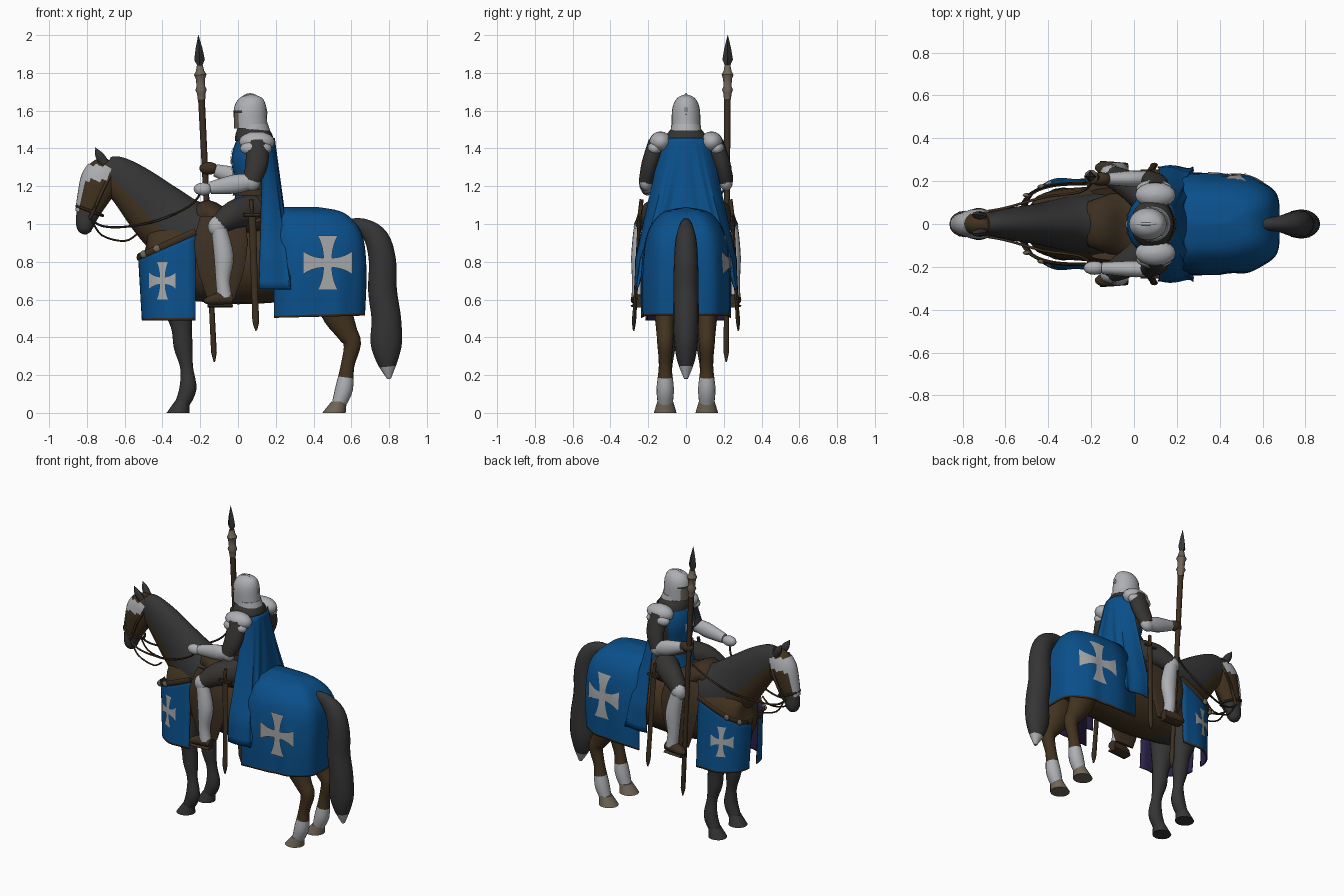
import bpy, bmesh, math
from mathutils import Vector as V
from mathutils.bvhtree import BVHTree

if "Cube" in bpy.data.objects:
    bpy.data.objects.remove(bpy.data.objects["Cube"])

COL = {"dark_hair": (.035, .035, .035), "brown_coat": (.055, .033, .014), "blue_cloth": (.003, .08, .26),
       "steel": (.42, .43, .45), "cross_grey": (.37, .38, .39), "leather": (.046, .029, .015),
       "purple_lining": (.025, .016, .07), "bronze": (.16, .13, .095), "dark_mail": (.036, .034, .031)}
M = {}
for k, c in COL.items():
    M[k] = bpy.data.materials.new(k)
    M[k].diffuse_color = (*c, 1)

def finish(name, verts, faces, rule, slots=None, ref=None):
    """mesh object; rule is a colour or a function(centre, normal) -> colour or None (drop face)"""
    bm = bmesh.new()
    vs = [bm.verts.new(v) for v in verts]
    for f in faces:
        bm.faces.new([vs[i] for i in f])
    bmesh.ops.remove_doubles(bm, verts=bm.verts[:], dist=1e-5)
    bmesh.ops.recalc_face_normals(bm, faces=bm.faces[:])
    if ref is not None and sum((f.calc_center_median() - V(ref)).dot(f.normal) * f.calc_area() for f in bm.faces) < 0:
        bmesh.ops.reverse_faces(bm, faces=bm.faces[:])
    slots, drop = list(slots or []), []
    for f in bm.faces:
        m = rule if isinstance(rule, str) else rule(f.calc_center_median(), f.normal)
        if m is None:
            drop.append(f)
            continue
        if m not in slots:
            slots.append(m)
        f.material_index = slots.index(m)
    bmesh.ops.delete(bm, geom=drop, context='FACES')
    me = bpy.data.meshes.new(name)
    bm.to_mesh(me)
    bm.free()
    for s in slots:
        me.materials.append(M[s])
    me.shade_smooth()
    me.set_sharp_from_angle(angle=math.radians(45))
    ob = bpy.data.objects.new(name, me)
    bpy.context.collection.objects.link(ob)
    return ob

def spline(p, k):
    """Catmull-Rom through tuples"""
    if k == 1:
        return p
    out, n = [], len(p)
    for i in range(n - 1):
        a, b, c, d = p[max(i - 1, 0)], p[i], p[i + 1], p[min(i + 2, n - 1)]
        for j in range(k):
            t = j / k
            out.append(tuple(.5 * (2 * B + (C - A) * t + (2 * A - 5 * B + 4 * C - D) * t * t + (3 * B - A - 3 * C + D) * t ** 3)
                             for A, B, C, D in zip(a, b, c, d)))
    return out + [p[-1]]

def tube(name, pts, rule, n=16, k=4, axis=None):
    """loft of ellipses: points are x, y, z, radius in the side plane, radius across"""
    p = spline(pts, k)
    verts, faces = [], []
    for i, q in enumerate(p):
        t = V(axis) if axis else V(p[min(i + 1, len(p) - 1)][:3]) - V(p[max(i - 1, 0)][:3])
        t.normalize()
        y = V((0, 1, 0)) if abs(t.y) < .95 else V((1, 0, 0))
        s = (y - t * y.dot(t)).normalized()
        m = t.cross(s)
        for j in range(n):
            a = math.tau * j / n
            verts.append(V(q[:3]) + m * max(q[3], .001) * math.cos(a) + s * max(q[4], .001) * math.sin(a))
    for i in range(len(p) - 1):
        faces += [(i * n + j, i * n + (j + 1) % n, i * n + n + (j + 1) % n, i * n + n + j) for j in range(n)]
    faces += [tuple(range(n)), tuple(range(len(verts) - n, len(verts)))]
    return finish(name, verts, faces, rule)

def rod(name, pts, r, rule, n=8, k=4):
    return tube(name, [(*p, r, r) for p in pts], rule, n, k)

def ball(name, c, r, rule):
    a = [math.pi * i / 8 for i in range(9)]
    return tube(name, [(c[0], c[1], c[2] - r[2] * math.cos(t), r[0] * math.sin(t), r[1] * math.sin(t)) for t in a],
                rule, 16, 1, (0, 0, 1))

def grid(name, fn, us, vs, rule, ref, thick=.008):
    verts = [fn(u, v) for v in vs for u in us]
    w = len(us)
    faces = [(i * w + j, i * w + j + 1, i * w + w + j + 1, i * w + w + j) for i in range(len(vs) - 1) for j in range(w - 1)]
    ob = finish(name, verts, faces, rule, ["blue_cloth", "leather", "purple_lining"], ref)
    md = ob.modifiers.new("thickness", 'SOLIDIFY')
    md.thickness, md.offset, md.material_offset, md.material_offset_rim = thick, -1, 2, 1
    return ob

def cross(name, target, c, hw, hh, d):
    """flared cross plate laid on the target by casting rays along d"""
    d = V(d)
    bm = bmesh.new()
    bm.from_mesh(target.data)
    tree = BVHTree.FromBMesh(bm)
    bm.free()
    side = V((0, 1, 0)) if abs(d.x) > .5 else V((1, 0, 0))
    verts, faces = [], []
    for au, av in ((1, 0), (-1, 0), (0, 1), (0, -1)):
        b = len(verts)
        for i in range(7):
            r = i / 6
            wd = .17 + .25 * r ** 2.5
            for j in (-1, -.5, 0, .5, 1):
                u, v = (au * r + av * wd * j) * hw, (av * r + au * wd * j) * hh
                o = V(c) + side * u + V((0, 0, v))
                hit = tree.ray_cast(o - d, d)[0]
                verts.append((hit if hit else o) - d * .005)
        faces += [(b + i * 5 + j, b + i * 5 + j + 1, b + i * 5 + j + 6, b + i * 5 + j + 5) for i in range(6) for j in range(4)]
    finish(name, verts, faces, "cross_grey", None, V(c) + d * 5)

lin = lambda a, b, n: [a + (b - a) * i / n for i in range(n + 1)]

# ---- horse ----
tube("horse_body", [(.655, 0, .82, .06, .06), (.58, 0, .825, .185, .165), (.4, 0, .835, .232, .2), (.2, 0, .81, .225, .2),
     (0, 0, .79, .215, .195), (-.2, 0, .81, .22, .175), (-.36, 0, .82, .215, .16), (-.46, 0, .8, .15, .12), (-.51, 0, .8, .02, .02)],
     lambda c, n: "dark_hair" if c.x < -.2 and c.z < .72 else "brown_coat", 24)
tube("horse_neck", [(-.17, 0, .9, .2, .15), (-.3, 0, .96, .185, .13), (-.42, 0, 1.06, .165, .1), (-.55, 0, 1.185, .13, .08),
     (-.65, 0, 1.265, .1, .06), (-.7, 0, 1.29, .07, .045)],
     lambda c, n: "dark_hair" if n.x * .68 + n.z * .73 > -.25 else "brown_coat", 20)
HEAD = [(-.67, 0, 1.33, .04, .03), (-.695, 0, 1.29, .085, .055), (-.73, 0, 1.22, .1, .064), (-.768, 0, 1.13, .08, .056),
        (-.797, 0, 1.05, .06, .044), (-.808, 0, 1.0, .05, .044), (-.80, 0, .97, .04, .036), (-.79, 0, .952, .015, .015)]
tube("horse_head", HEAD, lambda c, n: "dark_hair" if c.z < 1.06 or n.x < -.75 else "brown_coat")
tube("face_armour", [(x, y, z, a + .007, b + .007) for x, y, z, a, b in HEAD],
     lambda c, n: "steel" if (1.07 < c.z < 1.32 and n.x < -.62) or (1.235 < c.z < 1.31 and n.x < .3) else None, 24)
for s in (1, -1):
    sd = "left" if s < 0 else "right"
    tube("ear_" + sd, [(-.705, s * .035, 1.32, .025, .018), (-.735, s * .042, 1.365, .022, .016), (-.755, s * .045, 1.405, 0, 0)], "dark_hair", 8)
    tube("front_leg_" + sd, [(-.34, s * .085, .8, .11, .08), (-.325, s * .095, .62, .095, .075), (-.3, s * .1, .46, .056, .05),
         (-.29, s * .1, .35, .05, .044), (-.272, s * .105, .24, .034, .032), (-.265, s * .11, .13, .045, .041), (-.295, s * .11, .05, .038, .038)], "dark_hair")
    tube("front_hoof_" + sd, [(-.295, s * .11, .065, .037, .038), (-.318, s * .11, 0, .06, .058)], "dark_hair", 16, 1, (0, 0, -1))
    tube("hind_leg_" + sd, [(.5, s * .11, .75, .13, .08), (.52, s * .11, .55, .09, .06), (.575, s * .11, .43, .058, .047),
         (.605, s * .11, .365, .046, .042), (.58, s * .11, .25, .036, .034), (.562, s * .11, .13, .047, .046), (.535, s * .11, .05, .038, .04)],
         lambda c, n: "steel" if c.z < .19 else "brown_coat")
    tube("hind_hoof_" + sd, [(.535, s * .11, .06, .04, .042), (.508, s * .11, 0, .062, .06)], "bronze", 16, 1, (0, 0, -1))
    # bridle and reins
    rod("cheek_strap_" + sd, [(-.68, s * .055, 1.25), (-.72, s * .066, 1.17), (-.755, s * .06, 1.09), (-.785, s * .05, 1.03)], .009, "leather")
    rod("rein_" + sd, [(-.785, s * .05, 1.03), (-.72, s * .055, .99), (-.6, s * .075, .985), (-.42, s * .125, 1.02), (-.25, s * .15, 1.1),
        (-.19, s * .2, 1.18)], .006, "leather")
    rod("slack_rein_" + sd, [(-.78, s * .05, 1.03), (-.72, s * .05, .94), (-.6, s * .06, .91), (-.53, s * .07, .95)], .005, "leather")
a, b = .074, .055
rod("noseband", [(-.785 - a * .94 * math.cos(t), b * math.sin(t), 1.07 + a * .35 * math.cos(t)) for t in lin(0, math.tau, 16)], .008, "leather", 6, 1)
tube("tail", [(.56, 0, 1.0, .025, .025), (.66, 0, .985, .045, .035), (.735, 0, .92, .065, .055), (.765, 0, .8, .072, .064),
     (.765, 0, .65, .076, .066), (.785, 0, .5, .078, .068), (.785, 0, .37, .083, .062), (.79, 0, .27, .055, .045), (.8, 0, .18, .01, .01)],
     lambda c, n: "steel" if c.z < .25 else "dark_hair")

# ---- horse cloths ----
LV = [(.515, .235, .672), (.527, .235, .673), (.7, .236, .68), (.85, .226, .675), (.95, .205, .655), (1.02, .168, .61), (1.068, .11, .54), (1.09, 0, .42)]
LV = LV[:1] + spline(LV[1:], 4)
def rear(u, v):
    z, w, xb = LV[v]
    c, s = max(math.cos(u), 0) ** .42, abs(math.sin(u)) ** .42 * (1 if u > 0 else -1)
    x = .19 + (xb - .19) * c
    w *= 1 - .3 * max(0, c - .65)
    return V((x, s * w * (1 + .02 * math.sin(38 * x) * (v < 9)), z + .012 * c * (v < 2) - .012 * (v < 2)))
ob = grid("rear_cloth", rear, [math.pi / 2 * t for t in lin(-1, 1, 48)], list(range(len(LV))),
          lambda c, n: "leather" if c.z < .524 else "blue_cloth", (.4, 0, .7))
for s in (1, -1):
    cross("rear_cross_%d" % s, ob, (.475, s * .25, .795), .13, .145, (0, -s, 0))
    def front(u, v, g=0):
        a = math.radians(5 + 85 * u)
        c, q = max(math.cos(a), 0) ** .67, math.sin(a) ** .67
        x = -.225 - (.305 + g) * c + .02 * (1 - v) * c
        zt = .83 + .14 * (1 - c)
        return V((x, s * (.216 + g) * q * (1 - .13 * v) * (1 + .03 * math.sin(30 * x) * (1 - v)), .49 + (zt - .49) * v))
    ob = grid("front_cloth_%d" % s, front, lin(0, 1, 24), [0, .03] + lin(.12, 1, 8),
              lambda c, n: "leather" if c.z < .502 else "blue_cloth", (-.3, 0, .7))
    cross("front_cross_%d" % s, ob, (-.4, s * .2, .7), .07, .1, (0, -s, 0))
    tube("breast_strap_%d" % s, [(*front(u, .98, .002), .018, .006) for u in lin(0, 1, 12)], "leather", 8, 2)
    for i, u in enumerate((.35, .62)):
        ball("strap_buckle_%d_%d" % (s, i), front(u, .98, .008), (.02, .01, .02), "bronze")

# ---- saddle ----
tube("saddle", [(-.2, 0, 1.02, .05, .11), (-.17, 0, 1.06, .07, .12), (-.05, 0, 1.0, .07, .16), (.1, 0, 1.01, .07, .18), (.2, 0, 1.03, .06, .13)], "leather")
for s in (1, -1):
    sd = "left" if s < 0 else "right"
    tube("saddle_flap_" + sd, [(-.08, s * .15, 1.03, .12, .02), (-.09, s * .195, .9, .14, .015), (-.09, s * .205, .75, .12, .012), (-.09, s * .2, .6, .07, .01)], "leather")
    # ---- rider's legs ----
    tube("thigh_" + sd, [(.08, s * .1, 1.07, .09, .08), (-.02, s * .18, 1.05, .075, .065), (-.11, s * .225, .99, .05, .05)], "dark_mail")
    ball("knee_plate_" + sd, (-.11, s * .235, .985), (.05, .042, .055), "steel")
    tube("greave_" + sd, [(-.1, s * .238, .97, .042, .04), (-.075, s * .245, .83, .052, .045), (-.08, s * .25, .7, .038, .036), (-.07, s * .252, .61, .04, .036)], "steel")
    tube("boot_" + sd, [(-.03, s * .25, .6, .026, .03), (-.09, s * .255, .605, .035, .035), (-.15, s * .262, .595, .024, .03), (-.18, s * .265, .59, .008, .01)], "leather")
    tube("stirrup_" + sd, [(-.16, s * .26, .567, .01, .035), (-.03, s * .25, .567, .01, .035)], "leather", 8, 1)
    # ---- sheathed swords ----
    tube("scabbard_" + sd, [(.075, s * .245, 1.04, .02, .01), (.09, s * .268, .6, .017, .01), (.094, s * .275, .49, .018, .011), (.096, s * .277, .435, .004, .004)], "leather", 8)
    rod("sword_guard_" + sd, [(.03, s * .245, 1.05), (.12, s * .245, 1.05)], .009, "leather")
    rod("sword_grip_" + sd, [(.075, s * .245, 1.05), (.07, s * .235, 1.13)], .011, "leather")
    # ---- arms ----
    h = (-.185, -.205, 1.185) if s < 0 else (-.155, .21, 1.295)
    e = (.07, s * .212, 1.225)
    w = [e[i] * .15 + h[i] * .85 for i in range(3)]
    tube("upper_arm_" + sd, [(.1, s * .15, 1.43, .06, .05), (.1, s * .19, 1.32, .06, .045), (*e, .047, .038)], "dark_mail")
    ball("elbow_plate_" + sd, e, (.05, .036, .05), "steel")
    tube("forearm_" + sd, [(*e, .04, .035), *[(*[p * .6 + q * .4 for p, q in zip(e, w)], .05, .038)], (*w, .033, .028)], "steel")
    ball("gauntlet_" + sd, h, (.05, .032, .034), "steel" if s < 0 else "leather")
    ball("shoulder_plate_" + sd, (.1, s * .135, 1.435), (.095, .06, .055), "steel")
    ball("lower_shoulder_plate_" + sd, (.095, s * .165, 1.4), (.085, .042, .042), "steel")

# ---- rider's torso and helmet ----
torso = tube("torso", [(.08, 0, 1.0, .13, .15), (.08, 0, 1.12, .1, .125), (.08, 0, 1.22, .095, .12), (.075, 0, 1.34, .11, .14), (.085, 0, 1.43, .095, .13),
             (.085, 0, 1.48, .07, .08), (.08, 0, 1.53, .05, .05)], lambda c, n: "blue_cloth" if n.x < -.25 and 1.03 < c.z < 1.45 else "dark_mail", 20)
cross("chest_cross", torso, (0, 0, 1.33), .05, .07, (1, 0, 0))
tube("belt", [(.08, 0, 1.15, .108, .134), (.08, 0, 1.185, .106, .132)], "leather", 20, 1)
tube("collar", [(.085, 0, 1.44, .1, .12), (.085, 0, 1.465, .1, .11), (.08, 0, 1.5, .085, .082), (.075, 0, 1.53, .06, .06)], "dark_mail", 20, 2, (0, 0, 1))
tube("helmet", [(.068, 0, 1.505, .09, .076), (.066, 0, 1.55, .088, .076), (.064, 0, 1.6, .087, .074), (.066, 0, 1.64, .078, .064),
     (.07, 0, 1.67, .055, .042), (.07, 0, 1.685, .01, .01)],
     lambda c, n: "dark_mail" if n.x < -.45 and 1.585 < c.z < 1.6 else "bronze" if n.x < -.6 and c.z < 1.585 else "steel", 24, 4, (0, 0, 1))
tube("neck_guard", [(.085, 0, 1.495, .085, .082), (.078, 0, 1.53, .08, .077)], lambda c, n: "steel" if c.x > .05 else None, 24, 1, (0, 0, 1))
rod("helmet_comb", [(-.015, 0, 1.61), (.005, 0, 1.655), (.065, 0, 1.687), (.13, 0, 1.65), (.152, 0, 1.58)], .006, "steel")

# ---- cape: middle rests on the rump, sides hang down ----
def cape(t, v):
    a = abs(t)
    k = min(max((a - .35) / .17, 0), 1)
    z = 1.455 - v * (.4 + .4 * k * k * (3 - 2 * k))
    s = (1.455 - z) / .8
    xt = .195 - .06 * t * t
    xb = .115 + .175 * min((1 - a) / .4, 1)
    y = math.copysign(a ** (1 - .92 * s), t) * (.125 + .148 * min(s * 1.25, 1))
    return V((xt + (xb - xt) * s + .014 * math.cos(17 * t) * s, y + .005 * math.sin(24 * t) * s, z))
grid("cape", cape, lin(-1, 1, 60), lin(0, 1, 20), "blue_cloth", (.05, 0, 1.1), .006)

# ---- lance ----
def lance(z, r):
    return (-.125 - .085 * (z - .27) / 1.73, .213 + .008 * (z - .27) / 1.73, z, r, r)
tube("lance_shaft", [lance(z, r) for z, r in ((.27, .004), (.32, .015), (.8, .014), (1.2, .016), (1.67, .018))], "leather", 10, 1)
tube("lance_socket", [lance(z, r) for z, r in ((1.66, .02), (1.69, .022), (1.71, .03), (1.73, .022), (1.77, .025), (1.79, .033), (1.81, .022), (1.84, .016))], "bronze", 10, 1)
tube("lance_tip", [lance(z, r) for z, r in ((1.82, .013), (1.84, .014), (1.87, .028), (1.93, .018), (2.0, 0))], "dark_hair", 4, 1)

for m in bpy.data.materials:
    if m.users and not m.is_grease_pencil:
        m.use_nodes = True
        m.node_tree.nodes["Principled BSDF"].inputs["Base Color"].default_value = m.diffuse_color
